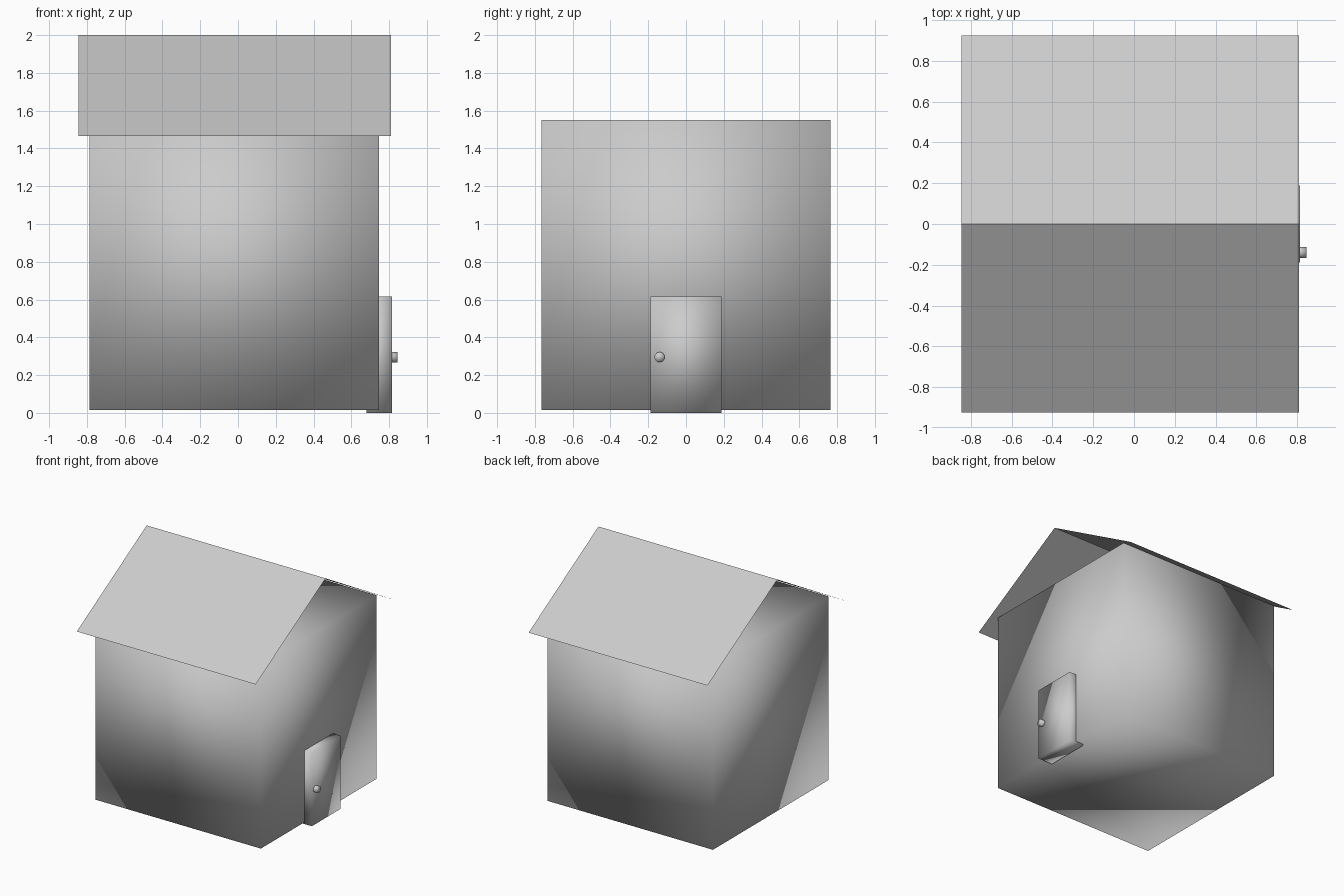
import bpy, math

if "Cube" in bpy.data.objects:
    bpy.data.objects.remove(bpy.data.objects["Cube"])


def smooth(obj):
    for p in obj.data.polygons:
        p.use_smooth = True


def box(name, lo, hi):
    centre = [(a + b) / 2 for a, b in zip(lo, hi)]
    bpy.ops.mesh.primitive_cube_add(size=1, location=centre)
    obj = bpy.context.object
    obj.name = name
    obj.scale = [b - a for a, b in zip(lo, hi)]
    bpy.ops.object.transform_apply(location=False, rotation=False, scale=True)
    smooth(obj)
    return obj


def roof_slope(name, side):
    # zero-thickness sheet from ridge to eave
    x0, x1, eave_y, eave_z, ridge_z = -0.845, 0.81, 0.923, 1.465, 2.0
    verts = [(x0, side * eave_y, eave_z), (x1, side * eave_y, eave_z),
             (x1, 0, ridge_z), (x0, 0, ridge_z)]
    face = (0, 1, 2, 3) if side < 0 else (3, 2, 1, 0)
    mesh = bpy.data.meshes.new(name)
    mesh.from_pydata(verts, [], [face])
    obj = bpy.data.objects.new(name, mesh)
    bpy.context.collection.objects.link(obj)


# House walls
box("walls", (-0.785, -0.765, 0.015), (0.747, 0.765, 1.55))

# Roof
roof_slope("roof_front", -1)
roof_slope("roof_back", 1)

# Door
box("door", (0.68, -0.188, 0.0), (0.815, 0.188, 0.615))

# Door knob
bpy.ops.mesh.primitive_cylinder_add(vertices=32, radius=0.027, depth=0.055,
                                    location=(0.8175, -0.14, 0.295),
                                    rotation=(0, math.pi / 2, 0))
knob = bpy.context.object
knob.name = "door_knob"
smooth(knob)
